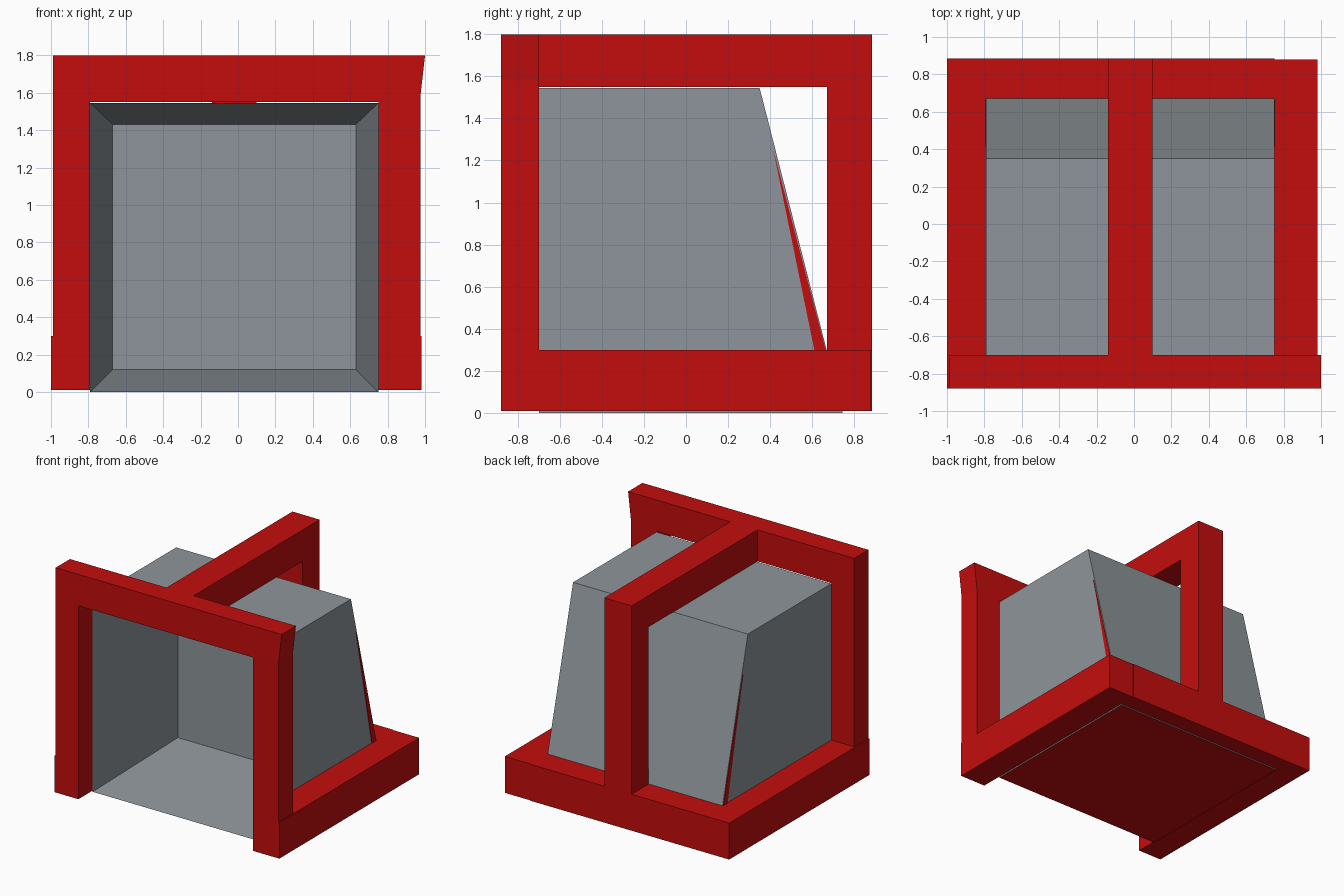
import bpy, bmesh

if "Cube" in bpy.data.objects:
    bpy.data.objects.remove(bpy.data.objects["Cube"])


def material(name, rgb):
    m = bpy.data.materials.new(name)
    m.diffuse_color = (*rgb, 1)
    m.use_nodes = True
    m.node_tree.nodes["Principled BSDF"].inputs["Base Color"].default_value = m.diffuse_color
    return m


RED = material("red paint", (0.55, 0.004, 0.004))
GREY = material("grey metal", (0.27, 0.30, 0.325))


def mesh_object(name, verts, faces, mats):
    """Closed mesh with outward normals."""
    bm = bmesh.new()
    vs = [bm.verts.new(v) for v in verts]
    for f in faces:
        bm.faces.new([vs[i] for i in f])
    bmesh.ops.recalc_face_normals(bm, faces=bm.faces)
    me = bpy.data.meshes.new(name)
    bm.to_mesh(me)
    bm.free()
    for m in mats:
        me.materials.append(m)
    ob = bpy.data.objects.new(name, me)
    bpy.context.collection.objects.link(ob)
    return ob


def prism(name, profile, axis, lo, hi, mat):
    """Extrude a 2D profile along x (profile is y,z) or y (profile is x,z)."""
    n = len(profile)
    if axis == "x":
        verts = [(t, a, b) for t in (lo, hi) for a, b in profile]
    else:
        verts = [(a, t, b) for t in (lo, hi) for a, b in profile]
    faces = [list(range(n)), list(range(n, 2 * n))]
    faces += [[i, (i + 1) % n, (i + 1) % n + n, i + n] for i in range(n)]
    return mesh_object(name, verts, faces, [mat])


def box(name, x, y, z, mat=RED):
    return prism(name, [(y[0], z[0]), (y[1], z[0]), (y[1], z[1]), (y[0], z[1])],
                 "x", x[0], x[1], mat)


L, R = -0.79, 0.75          # sides of the bucket
F, B = -0.70, 0.67          # back of front frame, front of rear frame

# Base rails
box("base_rail_left", (-1, L), (-0.88, B), (0.01, 0.3))
box("base_rail_right", (R, 0.98), (-0.88, 0.88), (0.01, 0.3))
box("base_rail_back", (-1, R), (B, 0.885), (0.01, 0.3))

# Front arch, with its right end flaring outwards at the top
prism("front_arch", [(-0.99, 0.3), (L, 0.3), (L, 1.55), (R, 1.55), (R, 0.3),
                     (0.975, 0.3), (0.975, 1.58), (1.0, 1.8), (-0.99, 1.8)],
      "y", -0.88, F, RED)

# Central top beam and rear post in one bent bar
prism("spine_bar", [(F, 1.55), (B, 1.55), (B, 0.3), (0.885, 0.3),
                    (0.885, 1.8), (F, 1.8)], "x", -0.14, 0.10, RED)

# Open hollow bucket: front rim, sloped outer back, tapered inner back
rim = [(L, F, 0), (R, F, 0), (R, F, 1.545), (L, F, 1.545)]
outer = [(L, 0.745, 0), (R, 0.745, 0), (R, 0.35, 1.545), (L, 0.35, 1.545)]
inner = [(-0.67, 0.2, 0.12), (0.63, 0.2, 0.12), (0.63, 0.2, 1.43), (-0.67, 0.2, 1.43)]
faces = [[4, 5, 6, 7], [8, 9, 10, 11]]
for k in (4, 8):
    faces += [[i, (i + 1) % 4, (i + 1) % 4 + k, i + k] for i in range(4)]
bucket = mesh_object("bucket", rim + outer + inner, faces, [GREY, RED])
for p in bucket.data.polygons:      # underside is red
    if p.normal.z < -0.9 and p.center.z < 0.01:
        p.material_index = 1

# Red slivers along the rear edges of the bucket sides
for side, x in (("left", L), ("right", R)):
    prism("edge_strip_" + side, [(0.415, 1.25), (0.61, 0.3), (0.664, 0.3)],
          "x", x - 0.004, x + 0.004, RED)
